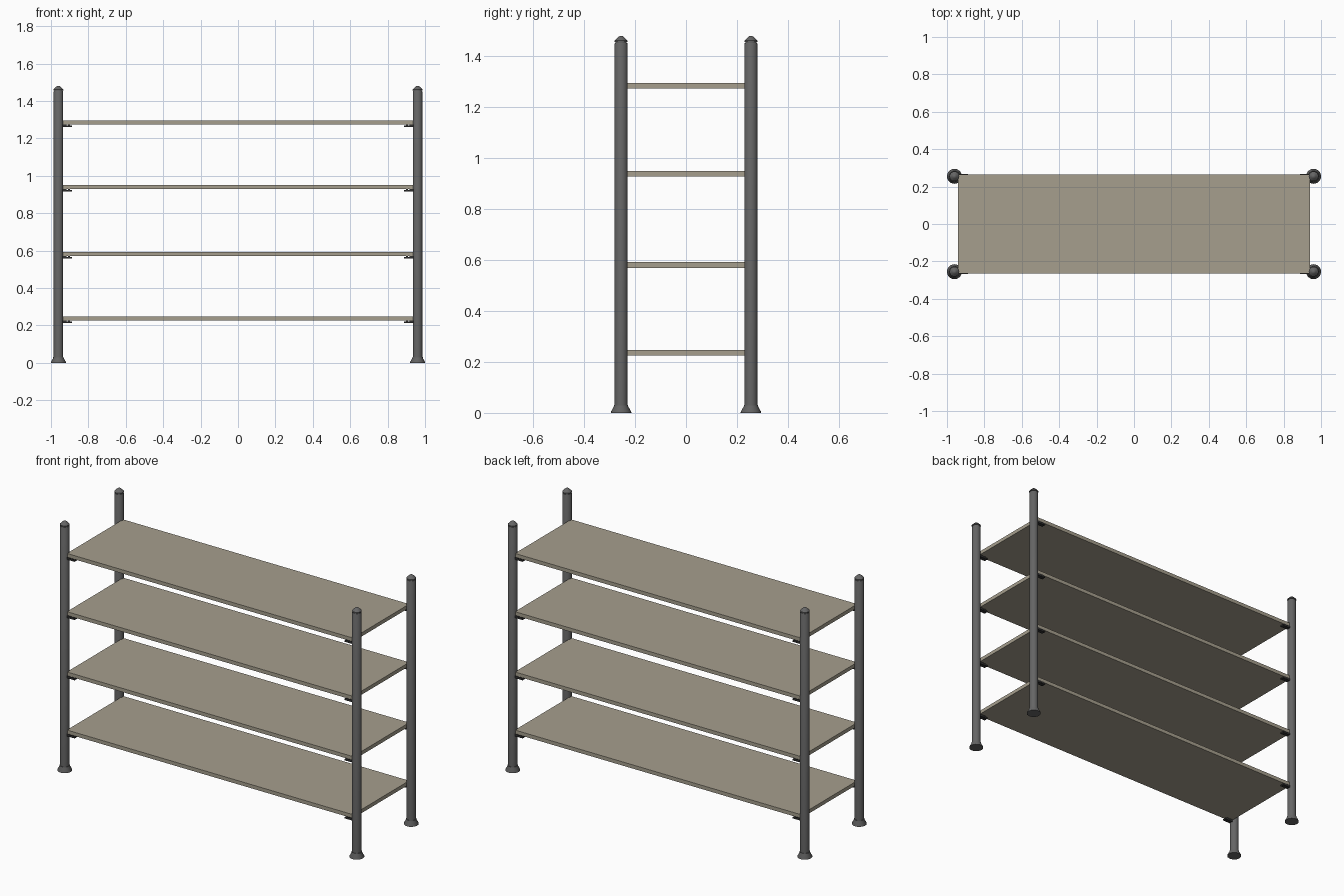
import bpy, bmesh
from math import pi, radians
from mathutils import Vector, Matrix

if "Cube" in bpy.data.objects:
    bpy.data.objects.remove(bpy.data.objects["Cube"])


def material(name, rgb):
    m = bpy.data.materials.new(name)
    m.diffuse_color = (*rgb, 1)
    m.use_nodes = True
    m.node_tree.nodes["Principled BSDF"].inputs["Base Color"].default_value = m.diffuse_color
    return m


METAL = material("dark_metal", (0.13, 0.13, 0.13))
BOARD = material("shelf_board", (0.38, 0.345, 0.27))
CLIP = material("black_clip", (0.03, 0.03, 0.03))


def finish(bm, name, mat, smooth=False):
    bmesh.ops.recalc_face_normals(bm, faces=bm.faces)
    me = bpy.data.meshes.new(name)
    bm.to_mesh(me)
    bm.free()
    me.materials.append(mat)
    ob = bpy.data.objects.new(name, me)
    bpy.context.collection.objects.link(ob)
    if smooth:
        bpy.ops.object.select_all(action='DESELECT')
        ob.select_set(True)
        bpy.context.view_layer.objects.active = ob
        bpy.ops.object.shade_smooth_by_angle(angle=radians(30))
    return ob


def lathe(name, profile, loc, mat, steps=24):
    bm = bmesh.new()
    vs = [bm.verts.new((r, 0, z)) for r, z in profile]
    es = [bm.edges.new(p) for p in zip(vs, vs[1:])]
    bmesh.ops.spin(bm, geom=vs + es, cent=(0, 0, 0), axis=(0, 0, 1),
                   angle=2 * pi, steps=steps)
    bmesh.ops.remove_doubles(bm, verts=bm.verts, dist=1e-5)
    bmesh.ops.translate(bm, verts=bm.verts, vec=loc)
    return finish(bm, name, mat, True)


def add_box(bm, lo, hi):
    lo, hi = Vector(lo), Vector(hi)
    size = hi - lo
    mat = Matrix.Translation((lo + hi) / 2) @ Matrix.Diagonal((*size, 1))
    bmesh.ops.create_cube(bm, size=1, matrix=mat)


# Turned profiles (radius, height)
FOOT = [(0, 0), (0.04, 0), (0.04, 0.004), (0.028, 0.026), (0.028, 0.031), (0, 0.031)]
TUBE = [(0, 0.03), (0.0255, 0.03), (0.0255, 1.450), (0.024, 1.453), (0, 1.453)]
CAP = [(0, 1.450), (0.021, 1.450), (0.021, 1.457), (0.026, 1.457),
       (0.026, 1.462), (0.012, 1.476), (0.006, 1.480), (0, 1.481)]

SHELVES = {"bottom": 0.236, "lower": 0.581, "upper": 0.939, "top": 1.285}
PX, PY = 0.96, 0.255

for sx, side in ((-1, "left"), (1, "right")):
    for sy, end in ((-1, "front"), (1, "back")):
        # Corner post with foot and finial
        corner = f"{end}_{side}"
        loc = (sx * PX, sy * PY, 0)
        lathe(f"{corner}_foot", FOOT, loc, METAL)
        lathe(f"{corner}_post", TUBE, loc, METAL)
        lathe(f"{corner}_cap", CAP, loc, METAL)

        # Support clips: a flat arm with two pads touching the shelf
        for level, z in SHELVES.items():
            b = z - 0.011
            y0, y1 = sy * PY - 0.012, sy * PY + 0.012
            bm = bmesh.new()
            for xa, xb, za, zb in ((0.887, 0.95, b - 0.013, b - 0.005),
                                   (0.897, 0.909, b - 0.006, b + 0.001),
                                   (0.917, 0.945, b - 0.006, b + 0.001)):
                add_box(bm, (min(sx * xa, sx * xb), y0, za),
                        (max(sx * xa, sx * xb), y1, zb))
            finish(bm, f"{corner}_{level}_clip", CLIP)

# Shelf boards
for level, z in SHELVES.items():
    bm = bmesh.new()
    add_box(bm, (-0.94, -0.264, z - 0.011), (0.94, 0.264, z + 0.011))
    finish(bm, f"{level}_shelf", BOARD)
